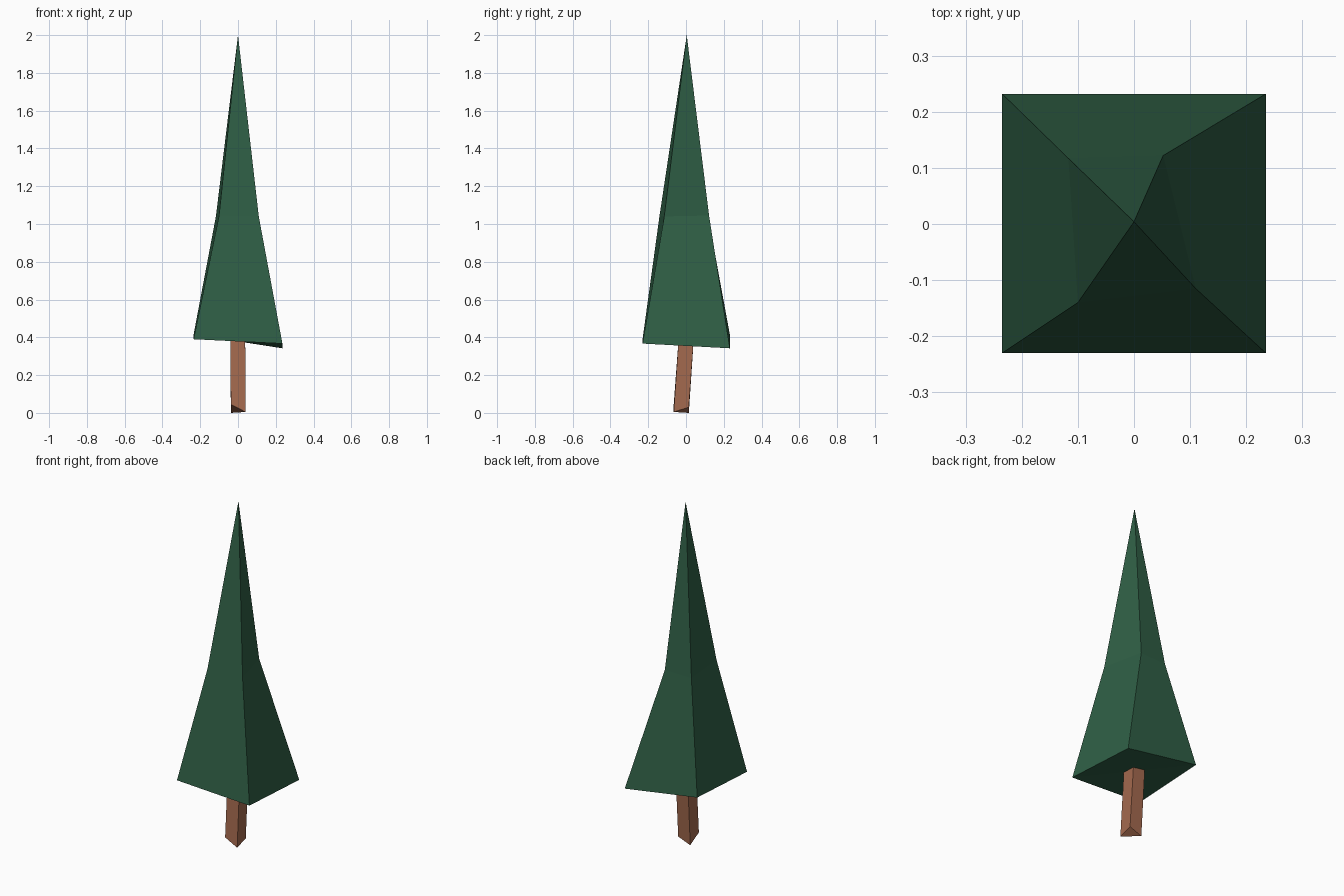
import bpy

if "Cube" in bpy.data.objects:
    bpy.data.objects.remove(bpy.data.objects["Cube"])


def material(name, colour):
    m = bpy.data.materials.new(name)
    m.diffuse_color = (*colour, 1)
    m.use_nodes = True
    m.node_tree.nodes["Principled BSDF"].inputs["Base Color"].default_value = m.diffuse_color
    return m


def square_column(name, rings, mat, apex=None):
    """Loft four-cornered rings (front-left, front-right, back-right, back-left)."""
    verts = [p for ring in rings for p in ring]
    faces = [(0, 3, 1), (1, 3, 2)]  # uneven underside, folded on its diagonal
    for r in range(len(rings) - 1):
        for i in range(4):
            a, b = r * 4 + i, r * 4 + (i + 1) % 4
            faces.append((a, b, b + 4, a + 4))
    top = (len(rings) - 1) * 4
    if apex:
        verts.append(apex)
        faces += [(top + i, top + (i + 1) % 4, top + 4) for i in range(4)]
    else:
        faces.append((top, top + 1, top + 2, top + 3))
    mesh = bpy.data.meshes.new(name)
    mesh.from_pydata(verts, [], faces)
    mesh.materials.append(mat)
    obj = bpy.data.objects.new(name, mesh)
    bpy.context.collection.objects.link(obj)
    return obj


green = material("pine green", (0.028, 0.112, 0.059))
brown = material("bark brown", (0.37, 0.142, 0.076))

# Foliage: skewed skirt, narrower waist, long point
skirt = [(-0.235, -0.23, 0.39), (0.235, -0.23, 0.367),
         (0.235, 0.232, 0.342), (-0.235, 0.232, 0.415)]
waist = [(-0.1, -0.14, 1.045), (0.11, -0.115, 1.04),
         (0.052, 0.122, 1.045), (-0.117, 0.117, 1.04)]
square_column("foliage", [skirt, waist], green, apex=(0, 0.004, 2))

# Trunk: leaning square post with a roughly cut foot
foot = [(-0.038, -0.065, 0.045), (0.04, -0.065, 0.005),
        (0.04, 0.015, 0.03), (-0.038, 0.015, 0.0)]
head = [(-0.04, -0.037, 0.42), (0.038, -0.037, 0.42),
        (0.038, 0.043, 0.42), (-0.04, 0.043, 0.42)]
square_column("trunk", [foot, head], brown)
